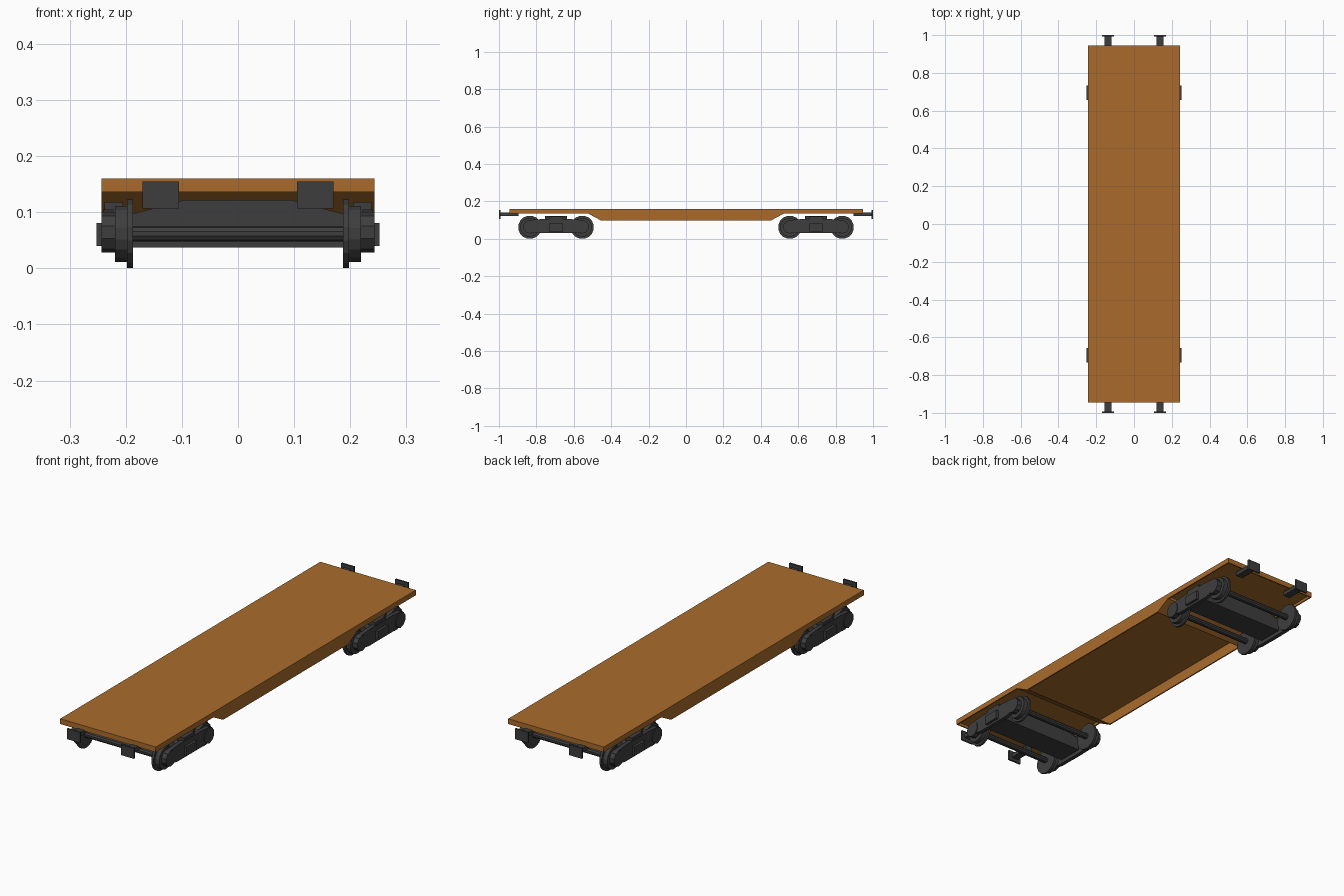
import bpy, bmesh, math

if "Cube" in bpy.data.objects:
    bpy.data.objects.remove(bpy.data.objects["Cube"])


def material(name, rgb):
    m = bpy.data.materials.new(name)
    m.diffuse_color = (*rgb, 1)
    m.use_nodes = True
    m.node_tree.nodes["Principled BSDF"].inputs["Base Color"].default_value = m.diffuse_color
    return m


ORANGE = material("orange_brown", (0.40, 0.148, 0.025))
GREY = material("dark_grey", (0.048, 0.048, 0.048))


def finish(name, bm, mat):
    bmesh.ops.recalc_face_normals(bm, faces=bm.faces)
    me = bpy.data.meshes.new(name)
    bm.to_mesh(me)
    bm.free()
    me.materials.append(mat)
    ob = bpy.data.objects.new(name, me)
    bpy.context.collection.objects.link(ob)
    return ob


def prism(name, pts, axis, a, b, mat):
    """Extrude a profile: axis 'x' takes (y, z) points, axis 'y' takes (x, z)."""
    bm = bmesh.new()
    put = (lambda p, t: (t, p[0], p[1])) if axis == "x" else (lambda p, t: (p[0], t, p[1]))
    f = bm.faces.new([bm.verts.new(put(p, a)) for p in pts])
    r = bmesh.ops.extrude_face_region(bm, geom=[f])
    d = b - a
    bmesh.ops.translate(bm, verts=[v for v in r["geom"] if isinstance(v, bmesh.types.BMVert)],
                        vec=(d, 0, 0) if axis == "x" else (0, d, 0))
    return finish(name, bm, mat)


def box(name, x, y, z, mat):
    return prism(name, [(y[0], z[0]), (y[1], z[0]), (y[1], z[1]), (y[0], z[1])],
                 "x", x[0], x[1], mat)


def disc(name, y, z, r, x0, x1, n=16):
    pts = [(y + r * math.cos((i + .5) * math.tau / n), z + r * math.sin((i + .5) * math.tau / n))
           for i in range(n)]
    return prism(name, pts, "x", x0, x1, GREY)


W, L = 0.243, 0.945

# deck plate
box("deck", (-W, W), (-L, L), (0.148, 0.16), ORANGE)

# fish-belly side sills
sill = [(-L, 0.16), (-L, 0.136), (-0.525, 0.136), (-0.455, 0.098),
        (0.455, 0.098), (0.525, 0.136), (L, 0.136), (L, 0.16)]
for s in (-1, 1):
    prism("side_sill", sill, "x", s * W, s * (W - 0.006), ORANGE)

for e in (-1, 1):
    # end sill and sloped cross plate
    box("end_sill", (-W, W), (e * L, e * (L - 0.006)), (0.136, 0.16), ORANGE)
    prism("slope_plate", [(e * 0.525, 0.136), (e * 0.455, 0.098), (e * 0.449, 0.098),
                          (e * 0.515, 0.148), (e * 0.525, 0.148)], "x", -W, W, ORANGE)

    # buffers
    for s in (-1, 1):
        box("buffer_shank", (s * 0.12, s * 0.155), (e * 0.895, e * 0.992), (0.122, 0.14), GREY)
        box("buffer_bracket", (s * 0.125, s * 0.15), (e * 0.895, e * 0.94), (0.138, 0.15), GREY)
        box("buffer_head", (s * 0.105, s * 0.17), (e * 0.992, e * 1.0), (0.107, 0.155), GREY)

    # bogie bolster
    c = e * 0.695
    prism("bolster", [(-0.21, 0.037), (0.21, 0.037), (0.21, 0.094), (0.18, 0.099),
                      (0.095, 0.122), (-0.095, 0.122), (-0.18, 0.099), (-0.21, 0.094)],
          "y", c - 0.06, c + 0.06, GREY)

    # axles and wheels
    for w in (-0.14, 0.14):
        y = c + w
        disc("axle", y, 0.0615, 0.0135, -0.23, 0.23, 10)
        for s in (-1, 1):
            disc("wheel_flange", y, 0.0615, 0.0622, s * 0.187, s * 0.198)
            disc("wheel_tread", y, 0.0615, 0.051, s * 0.198, s * 0.219)
            disc("axle_box", y, 0.064, 0.036, s * 0.217, s * 0.243, 10)

    # bogie side frames with central spring block
    for s in (-1, 1):
        prism("side_frame", [(c + y, z) for y, z in
              [(-0.165, 0.05), (-0.14, 0.04), (-0.09, 0.03), (0.09, 0.03), (0.14, 0.04),
               (0.165, 0.05), (0.165, 0.085), (0.14, 0.1), (0.08, 0.105), (-0.08, 0.105),
               (-0.14, 0.1), (-0.165, 0.085)]], "x", s * 0.222, s * 0.24, GREY)
        box("spring_block", (s * 0.235, s * 0.252), (c - 0.038, c + 0.038), (0.04, 0.081), GREY)
        box("side_bearer", (s * 0.205, s * 0.238), (c - 0.038, c + 0.038), (0.1, 0.118), GREY)
